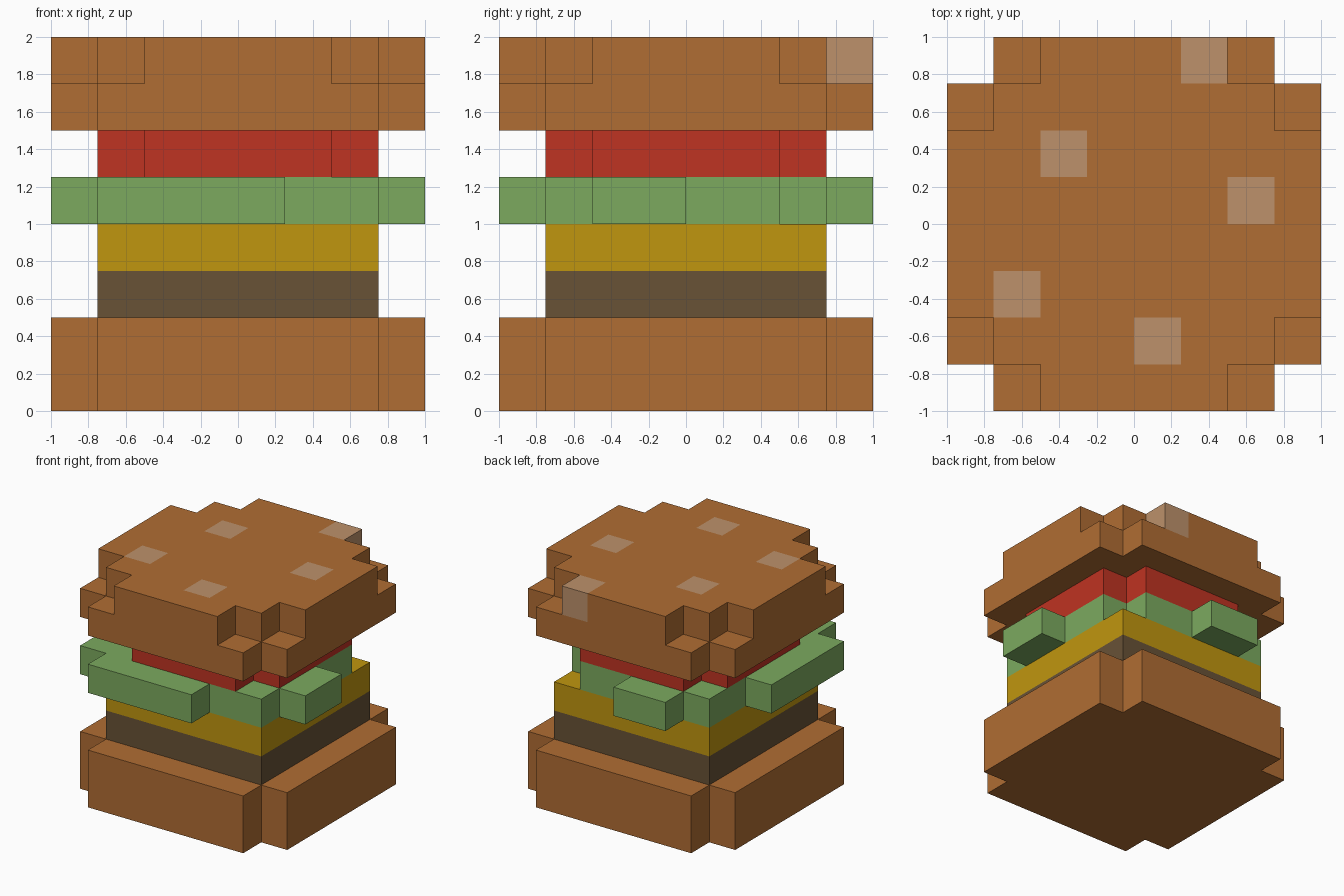
import bpy
import bmesh
from mathutils import Vector

cube = bpy.data.objects.get("Cube")
if cube:
    bpy.data.objects.remove(cube, do_unlink=True)

CELL = 0.25  # the model sits on an 8 x 8 x 8 grid of cells


def srgb(r, g, b):
    def lin(c):
        c /= 255
        return c / 12.92 if c <= 0.04045 else ((c + 0.055) / 1.055) ** 2.4
    return (lin(r), lin(g), lin(b), 1.0)


def material(name, rgb):
    m = bpy.data.materials.new(name)
    m.use_nodes = True
    m.diffuse_color = srgb(*rgb)
    bsdf = m.node_tree.nodes["Principled BSDF"]
    bsdf.inputs["Base Color"].default_value = srgb(*rgb)
    bsdf.inputs["Roughness"].default_value = 0.9
    return m


bread = material("bread brown", (176, 109, 51))
seed = material("seed tan", (189, 145, 107))
red = material("tomato red", (191, 51, 34))
green = material("lettuce green", (124, 170, 95))
yellow = material("cheese yellow", (192, 150, 15))
brown = material("patty brown", (104, 82, 54))


def block(x0, x1, y0, y1):
    """Grid columns from x0 to x1 and y0 to y1, end not included."""
    return {(x, y) for x in range(x0, x1) for y in range(y0, y1)}


def stack(footprint, *levels):
    return {(x, y, z) for x, y in footprint for z in levels}


def build(name, cells, mats, painted=(), merge=True):
    """Outer skin of a set of cells; painted cells take the second material."""
    bm = bmesh.new()
    for cell in cells:
        for axis in range(3):
            for side in (0, 1):
                step = [0, 0, 0]
                step[axis] = 2 * side - 1
                if tuple(c + s for c, s in zip(cell, step)) in cells:
                    continue
                u, v = (axis + 1) % 3, (axis + 2) % 3
                corners = []
                for a, b in ((0, 0), (1, 0), (1, 1), (0, 1)):
                    p = list(cell)
                    p[axis] += side
                    p[u] += a
                    p[v] += b
                    corners.append(bm.verts.new(Vector(p) * CELL - Vector((1, 1, 0))))
                face = bm.faces.new(corners if side else corners[::-1])
                face.material_index = 1 if cell in painted else 0
    bmesh.ops.remove_doubles(bm, verts=bm.verts, dist=0.001)
    if merge:
        bmesh.ops.dissolve_limit(bm, angle_limit=0.01, verts=bm.verts, edges=bm.edges)
    mesh = bpy.data.meshes.new(name)
    bm.to_mesh(mesh)
    bm.free()
    for m in mats:
        mesh.materials.append(m)
    obj = bpy.data.objects.new(name, mesh)
    bpy.context.collection.objects.link(obj)
    return obj


# Footprints
square = block(1, 7, 1, 7)
bun = block(0, 8, 1, 7) | block(1, 7, 0, 8)
bun_crown = block(0, 8, 2, 6) | block(2, 6, 0, 8) | square
slice_shape = block(1, 7, 2, 6) | block(2, 6, 1, 7)
# Lettuce: square with one missing corner and an uneven leaf on each side
leaf = (square - {(6, 6)}) | block(1, 5, 0, 1) | block(0, 1, 1, 5) \
    | block(7, 8, 2, 4) | block(2, 4, 7, 8)

# Layers from the bottom up
build("bottom_bun", stack(bun, 0, 1), [bread])
build("patty", stack(square, 2), [brown])
build("cheese", stack(square, 3), [yellow])
build("lettuce", stack(leaf, 4), [green])
build("tomato", stack(slice_shape, 5), [red])

# Top bun with stepped corners and seed cells set into the crown
seeds = stack({(5, 7), (2, 5), (6, 4), (1, 2), (4, 1)}, 7)
build("top_bun", stack(bun, 6) | stack(bun_crown, 7), [bread, seed], seeds, merge=False)
